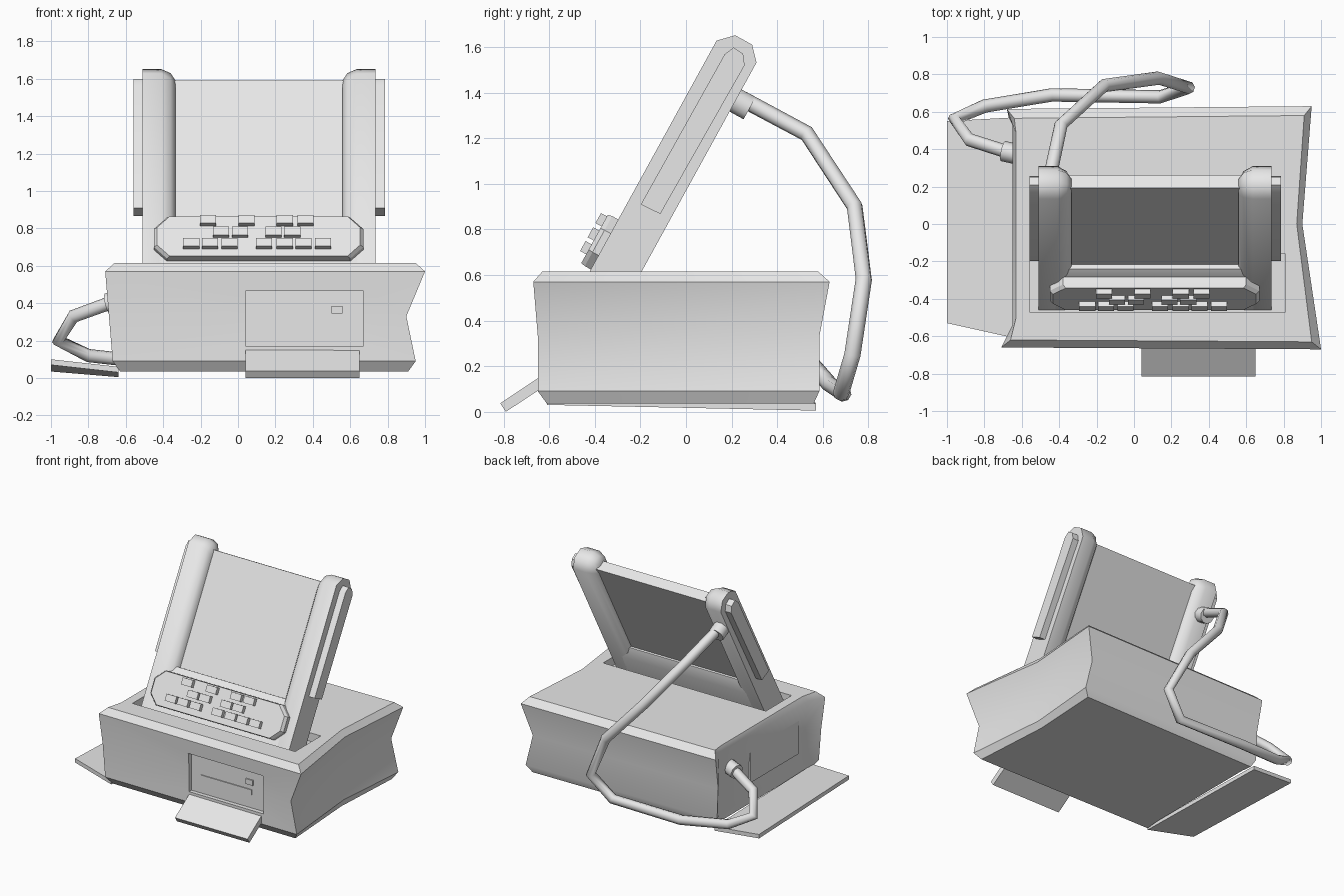
import bpy, bmesh, math
from mathutils import Vector, Matrix

cube = bpy.data.objects.get("Cube")
if cube:
    bpy.data.objects.remove(cube, do_unlink=True)

grey = bpy.data.materials.new("plain_grey")
grey.use_nodes = True
grey.diffuse_color = (0.8, 0.8, 0.8, 1)
grey.node_tree.nodes["Principled BSDF"].inputs["Base Color"].default_value = (0.8, 0.8, 0.8, 1)

# Leaning frame of the screen unit: x across, y = depth behind its front, z = along the lean
LEAN = Matrix.Translation((0, -0.42, 0.62)) @ Matrix.Rotation(math.radians(-28.8), 4, 'X')
WORLD = Matrix.Identity(4)


def shade(ob, angle):
    bpy.ops.object.select_all(action='DESELECT')
    ob.select_set(True)
    bpy.context.view_layer.objects.active = ob
    bpy.ops.object.shade_smooth_by_angle(angle=math.radians(angle))


def loft(name, rings, frame=WORLD, angle=30):
    """Join matching rings of points into a closed solid."""
    bm = bmesh.new()
    loops = [[bm.verts.new(frame @ Vector(p)) for p in ring] for ring in rings]
    n = len(loops[0])
    for a, b in zip(loops, loops[1:]):
        for i in range(n):
            j = (i + 1) % n
            bm.faces.new((a[i], a[j], b[j], b[i]))
    bm.faces.new(loops[0])
    bm.faces.new(loops[-1])
    bmesh.ops.recalc_face_normals(bm, faces=bm.faces)
    mesh = bpy.data.meshes.new(name)
    bm.to_mesh(mesh)
    bm.free()
    mesh.materials.append(grey)
    ob = bpy.data.objects.new(name, mesh)
    bpy.context.collection.objects.link(ob)
    shade(ob, angle)
    return ob


def prism(name, profile, x0, x1, frame=WORLD):
    return loft(name, [[(x, a, b) for a, b in profile] for x in (x0, x1)], frame)


def box(name, x, y, z, frame=WORLD):
    return prism(name, [(y[0], z[0]), (y[1], z[0]), (y[1], z[1]), (y[0], z[1])], *x, frame)


def cylinder(name, start, end, radius, sides=10):
    start, end = Vector(start), Vector(end)
    turn = (end - start).to_track_quat('Z', 'Y').to_matrix()
    circle = [turn @ Vector((radius * math.cos(t), radius * math.sin(t), 0))
              for t in (2 * math.pi * i / sides for i in range(sides))]
    return loft(name, [[p + c for c in circle] for p in (start, end)], angle=40)


def cut(ob, cutter):
    bpy.context.view_layer.objects.active = ob
    mod = ob.modifiers.new("cut", 'BOOLEAN')
    mod.operation, mod.solver, mod.object = 'DIFFERENCE', 'EXACT', cutter
    bpy.ops.object.modifier_apply(modifier=mod.name)
    bpy.data.objects.remove(cutter, do_unlink=True)


# Base: a pinched carton, given level by level
# z, front y, back y, front-left x, front-right x, right-middle x, back-right x, back-left x, left wall x
levels = [
    (0.035, -0.60, 0.56, -0.63, 0.91, 0.87, 0.90, -0.63, -0.62),
    (0.09, -0.64, 0.585, -0.67, 0.95, 0.89, 0.94, -0.66, -0.62),
    (0.33, -0.64, 0.585, -0.69, 0.90, 0.86, 0.88, -0.67, -0.62),
    (0.57, -0.66, 0.63, -0.71, 1.00, 0.90, 0.95, -0.68, -0.65),
    (0.615, -0.62, 0.58, -0.66, 0.95, 0.87, 0.91, -0.64, -0.63),
]
rings = []
for z, f, b, fl, fr, rm, br, bl, lw in levels:
    rings.append([(fl, f, z), (fr, f - 0.01, z), (rm, 0, z), (br, b, z), (bl, b - 0.015, z),
                  (lw, b - 0.1, z), (lw, f + 0.12, z)])
base = loft("base_box", rings)
cut(base, box("slot_cutter", (-0.56, 0.81), (-0.47, -0.16), (0.55, 0.8)))
cut(base, box("drive_cutter", (0.04, 0.67), (-0.8, -0.615), (0.17, 0.465)))
shade(base, 62)

# Disk drive details and its lowered door
box("drive_slot", (0.12, 0.55), (-0.622, -0.61), (0.27, 0.31))
box("drive_button", (0.50, 0.56), (-0.624, -0.61), (0.345, 0.385))
prism("drive_door", [(-0.60, 0.125), (-0.79, 0.0), (-0.815, 0.037), (-0.60, 0.18)], 0.04, 0.65)

# Side wall plate and the flap folded out below it
box("side_panel", (-0.635, -0.61), (-0.45, 0.13), (0.20, 0.45))
flap = [(-1, -0.53, 0.07), (-0.64, -0.61, 0.03), (-0.64, 0.57, 0.005), (-1, 0.55, 0.035)]
loft("side_flap", [flap, [(x, y, z + 0.03) for x, y, z in flap]])

# Screen posts with a rounded inner side, and a plate on each outer side
post = [(0, -0.25), (0, 1.15), (0.06, 1.21), (0.145, 1.21), (0.2, 1.15), (0.2, -0.25)]
plate = [(0.055, 0.36), (0.15, 0.365), (0.16, 1.115), (0.13, 1.155), (0.08, 1.16), (0.06, 1.115)]


def post_ring(x, inset):
    return [(x, 0.1 + (d - 0.1) * (1 - inset * 10), h - (inset if h > 0 else 0)) for d, h in post]


for side, outer, way in (("right", -0.51, 1), ("left", 0.735, -1)):
    loft(side + "_post", [post_ring(outer, 0), post_ring(outer + way * 0.10, 0),
                          post_ring(outer + way * 0.15, 0.02),
                          post_ring(outer + way * 0.175, 0.055)], LEAN, 50)
    prism(side + "_side_plate", plate, outer - way * 0.05, outer + way * 0.01, LEAN)

# Crossbar and screen
prism("crossbar", [(0, -0.25), (0, 0.23), (0.04, 0.30), (0.16, 0.30), (0.2, 0.22), (0.2, -0.25)],
      -0.42, 0.64, LEAN)
box("screen", (-0.37, 0.59), (0.068, 0.148), (0.25, 1.145), LEAN)

# Keyboard pad with cut corners
pad = [(-0.56, -0.055), (-0.49, -0.125), (0.49, -0.125), (0.56, -0.055),
       (0.56, 0.055), (0.49, 0.125), (-0.49, 0.125), (-0.56, 0.055)]
loft("keyboard_pad", [[(0.11 + x * s, d, 0.13 + h * s) for x, h in pad]
                      for d, s in ((0.02, 1), (-0.03, 1), (-0.05, 0.97))], LEAN)

# Keys in three rows
rows = [(0.218, (-0.16, 0.045, 0.25, 0.36)),
        (0.147, (-0.09, 0.01, 0.19, 0.29)),
        (0.078, (-0.25, -0.15, -0.045, 0.14, 0.25, 0.35, 0.455))]
for h, columns in rows:
    for x in columns:
        box("key", (x - 0.043, x + 0.043), (-0.08, -0.04), (h - 0.025, h + 0.025), LEAN)

# Cable from the screen post down to the side wall, with a plug at each end
cylinder("screen_plug", LEAN @ Vector((-0.45, 0.19, 0.96)), LEAN @ Vector((-0.45, 0.27, 0.96)), 0.058)
cylinder("base_plug", (-0.61, 0.37, 0.42), (-0.70, 0.39, 0.40), 0.055)
path = [(-0.45, 0.25, 1.37), (-0.39, 0.53, 1.22), (-0.16, 0.74, 0.90), (0.13, 0.78, 0.58),
        (0.29, 0.73, 0.25), (0.14, 0.68, 0.08), (-0.44, 0.69, 0.08), (-0.80, 0.63, 0.12),
        (-0.96, 0.56, 0.20), (-0.88, 0.45, 0.33), (-0.66, 0.38, 0.41)]
curve = bpy.data.curves.new("cable", 'CURVE')
curve.dimensions = '3D'
curve.bevel_depth = 0.036
curve.bevel_resolution = 2
curve.use_fill_caps = True
spline = curve.splines.new('POLY')
spline.points.add(len(path) - 1)
for point, co in zip(spline.points, path):
    point.co = (*co, 1)
spline.use_smooth = True
curve.materials.append(grey)
bpy.context.collection.objects.link(bpy.data.objects.new("cable", curve))
